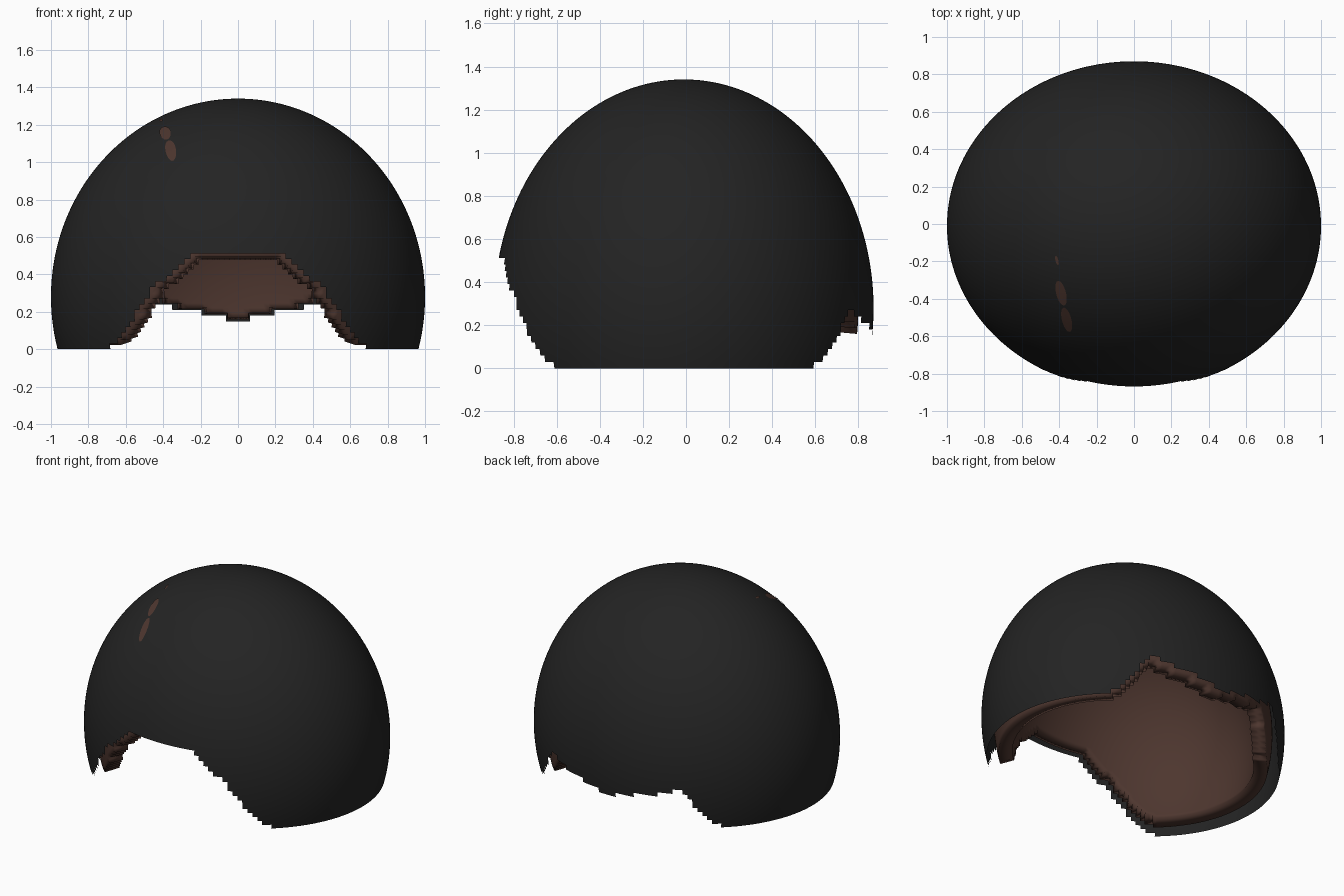
import bpy, bmesh, math

if "Cube" in bpy.data.objects:
    bpy.data.objects.remove(bpy.data.objects["Cube"])

CENTRE = (0.0, -0.01, 0.28)
RADII = (1.0, 0.88, 1.06)
ROWS, SEGS = 64, 192

# Height of the lower edge against distance from the middle
FRONT_EDGE = [(0, .525), (.2, .525), (.27, .48), (.35, .41), (.45, .33),
              (.52, .23), (.6, .1), (.69, 0)]
BACK_EDGE = [(0, .15), (.1, .17), (.2, .2), (.35, .225), (.48, .265),
             (.52, .23), (.6, .1), (.69, 0)]


def material(name, rgb):
    m = bpy.data.materials.new(name)
    m.diffuse_color = (*rgb, 1)
    m.use_nodes = True
    m.node_tree.nodes["Principled BSDF"].inputs["Base Color"].default_value = m.diffuse_color
    return m


def edge_height(x, table):
    x = abs(x)
    for (x0, z0), (x1, z1) in zip(table, table[1:]):
        if x <= x1:
            return z0 + (z1 - z0) * (x - x0) / (x1 - x0)
    return -1


def make_object(name, bm, mat):
    mesh = bpy.data.meshes.new(name)
    bm.to_mesh(mesh)
    bm.free()
    mesh.materials.append(mat)
    ob = bpy.data.objects.new(name, mesh)
    bpy.context.collection.objects.link(ob)
    return ob


def smooth(ob):
    bpy.ops.object.select_all(action='DESELECT')
    ob.select_set(True)
    bpy.context.view_layer.objects.active = ob
    bpy.ops.object.shade_smooth_by_angle(angle=math.radians(30))


def shell(name, scale, mat):
    """Ellipsoid cap whose lower rim follows the edge tables in small steps."""
    bm = bmesh.new()
    low = -math.asin(CENTRE[2] / RADII[2])

    def unit(i, j):
        lat = low + (math.pi / 2 - low) * i / ROWS
        lon = math.tau * j / SEGS
        return (math.cos(lat) * math.cos(lon), math.cos(lat) * math.sin(lon), math.sin(lat))

    def place(u, s):
        return [c + r * s * v for c, r, v in zip(CENTRE, RADII, u)]

    rings = [[bm.verts.new(place(unit(i, j), scale)) for j in range(SEGS)] for i in range(ROWS)]
    top = bm.verts.new(place((0, 0, 1), scale))
    for i in range(ROWS):
        for j in range(SEGS):
            k = (j + 1) % SEGS
            x, y, z = place(unit(i + .5, j + .5), 1)
            if z < edge_height(x, FRONT_EDGE if y < 0 else BACK_EDGE):
                continue
            if i == ROWS - 1:
                bm.faces.new((rings[i][j], rings[i][k], top))
            else:
                bm.faces.new((rings[i][j], rings[i][k], rings[i + 1][k], rings[i + 1][j]))
    bmesh.ops.delete(bm, geom=[v for v in bm.verts if not v.link_faces], context='VERTS')
    return make_object(name, bm, mat)


black = material("soft_black", (.017, .017, .017))
brown = material("dark_brown", (.075, .037, .028))

# Thin outer cap
smooth(shell("outer_cap", 1.0, black))

# Thick inner lining with a visible rim
lining = shell("inner_lining", .92, brown)
mod = lining.modifiers.new("thickness", 'SOLIDIFY')
mod.thickness = .09
mod.offset = -1
smooth(lining)


# Small brown marks lying on the outer cap
def mark(name, cx, cy, half_width, half_length, slant):
    bm = bmesh.new()

    def on_cap(x, y):
        q = 1 - (x / RADII[0]) ** 2 - ((y - CENTRE[1]) / RADII[1]) ** 2
        return (x, y, CENTRE[2] + RADII[2] * math.sqrt(q) + .005)

    hub = bm.verts.new(on_cap(cx, cy))
    ring = []
    for n in range(20):
        a = math.tau * n / 20
        dy = half_length * math.sin(a)
        ring.append(bm.verts.new(on_cap(cx + half_width * math.cos(a) + slant * dy, cy + dy)))
    for n in range(20):
        bm.faces.new((hub, ring[n], ring[(n + 1) % 20]))
    smooth(make_object(name, bm, brown))


mark("lower_mark", -.36, -.512, .026, .065, -.22)
mark("middle_mark", -.39, -.37, .027, .066, -.22)
mark("upper_mark", -.412, -.195, .008, .025, -.22)
